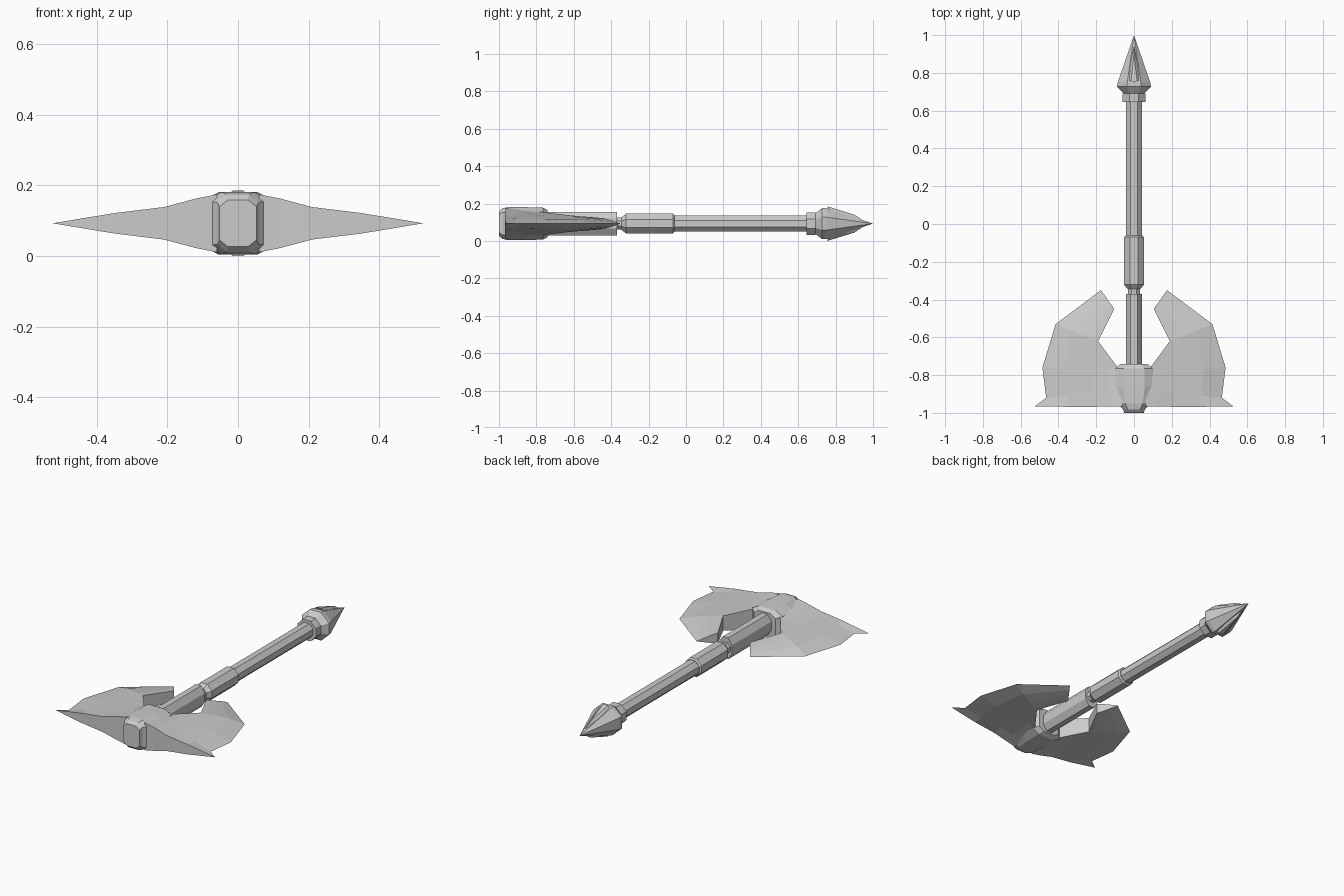
import bpy, bmesh

if "Cube" in bpy.data.objects:
    bpy.data.objects.remove(bpy.data.objects["Cube"])

CZ = 0.0925  # height of the weapon's long axis


def finish(name, bm, mirror=None):
    bmesh.ops.remove_doubles(bm, verts=bm.verts, dist=1e-5)
    bmesh.ops.recalc_face_normals(bm, faces=bm.faces)
    me = bpy.data.meshes.new(name)
    bm.to_mesh(me)
    bm.free()
    ob = bpy.data.objects.new(name, me)
    ob.location.z = CZ
    bpy.context.collection.objects.link(ob)
    if mirror:
        mod = ob.modifiers.new("Mirror", 'MIRROR')
        mod.use_axis = mirror
        mod.use_mirror_merge = False
    return ob


def eight(a, b):
    """Unit eight-sided section: flat top half-width a, flat side half-height b."""
    return [(1, -b), (1, b), (a, 1), (-a, 1), (-1, b), (-1, -b), (-a, -1), (a, -1)]


def loft(name, sections, profile=eight(0.414, 0.414)):
    """Skin a section along y; each entry is (y, half width, half height)."""
    bm = bmesh.new()
    rings = [[bm.verts.new((px * rx, y, pz * rz)) for px, pz in profile]
             for y, rx, rz in sections]
    n = len(profile)
    for a, b in zip(rings, rings[1:]):
        for i in range(n):
            j = (i + 1) % n
            bm.faces.new((a[i], a[j], b[j], b[i]))
    for ring, s in ((rings[0], sections[0]), (rings[-1], sections[-1])):
        if s[1] > 0:
            bm.faces.new(ring)
    return finish(name, bm)


# Handle: shaft, collar, grip, neck and the deep socket into the head
loft("shaft", [(-0.08, 0.043, 0.043), (0.66, 0.043, 0.043)])
loft("collar", [(0.645, 0.06, 0.06), (0.692, 0.06, 0.06)])
loft("grip", [(-0.345, 0.034, 0.034), (-0.32, 0.053, 0.053), (-0.07, 0.053, 0.053),
              (-0.062, 0.045, 0.045)])
loft("neck", [(-0.39, 0.032, 0.032), (-0.33, 0.032, 0.032)])
loft("socket", [(-0.8, 0.043, 0.063), (-0.37, 0.043, 0.063)])

# Pommel spike
loft("spike", [(0.685, 0.05, 0.05), (0.728, 0.09, 0.083), (0.75, 0.086, 0.083), (1.0, 0, 0)])

# Raised facets on the top and bottom of the spike
bm = bmesh.new()
base = [bm.verts.new(p) for p in ((-0.032, 0.765, 0.07), (0.032, 0.765, 0.07),
                                  (0.022, 0.84, 0.05), (0, 0.95, 0.015), (-0.022, 0.84, 0.05))]
peak = [bm.verts.new(p) for p in ((-0.016, 0.755, 0.0925), (0.016, 0.755, 0.0925), (0, 0.9, 0.048))]
for f in ((base[0], base[1], peak[1], peak[0]), (base[1], base[2], peak[1]),
          (base[2], peak[2], peak[1]), (base[2], base[3], peak[2]),
          (base[3], base[4], peak[2]), (base[4], peak[0], peak[2]),
          (base[4], base[0], peak[0]), (peak[0], peak[1], peak[2]), tuple(base)):
    bm.faces.new(f)
finish("spike_facet", bm, (False, False, True))

# Chamfered head block
loft("head_block", [(-1.0, 0.052, 0.066), (-0.982, 0.058, 0.082), (-0.95, 0.085, 0.088),
                    (-0.86, 0.102, 0.088), (-0.765, 0.1, 0.085), (-0.74, 0.07, 0.072)],
     eight(0.55, 0.72))

# Blade grid: rows front to back, columns inner to cutting edge (x, y, half thickness)
rows = [
    [(0.06, -0.965, 0.082), (0.12, -0.965, 0.070), (0.21, -0.968, 0.046), (0.35, -0.968, 0.029), (0.525, -0.965, 0)],
    [(0.06, -0.90, 0.078), (0.13, -0.90, 0.062), (0.22, -0.90, 0.043), (0.36, -0.91, 0.026), (0.465, -0.92, 0)],
    [(0.09, -0.755, 0.060), (0.14, -0.76, 0.052), (0.23, -0.76, 0.042), (0.37, -0.76, 0.024), (0.485, -0.76, 0)],
    [(0.19, -0.62, 0.044), (0.22, -0.61, 0.042), (0.27, -0.59, 0.036), (0.34, -0.56, 0.024), (0.415, -0.53, 0)],
    [(0.105, -0.45, 0.030), (0.12, -0.428, 0.026), (0.138, -0.403, 0.018), (0.155, -0.378, 0.010), (0.175, -0.35, 0)],
]
bm = bmesh.new()
top = [[bm.verts.new((x, y, h)) for x, y, h in r] for r in rows]
low = [[bm.verts.new((x, y, -h)) if h else top[i][j] for j, (x, y, h) in enumerate(r)]
       for i, r in enumerate(rows)]
for g in (top, low):
    for a, b in zip(g, g[1:]):
        for j in range(4):
            bm.faces.new((a[j], a[j + 1], b[j + 1], b[j]))
# Walls along the front, the back tip and the inner notch
for t, l in ((top[0], low[0]), (top[-1], low[-1]),
             ([r[0] for r in top], [r[0] for r in low])):
    for j in range(len(t) - 1):
        bm.faces.new(list(dict.fromkeys((t[j], t[j + 1], l[j + 1], l[j]))))
finish("axe_blades", bm, (True, False, False))
